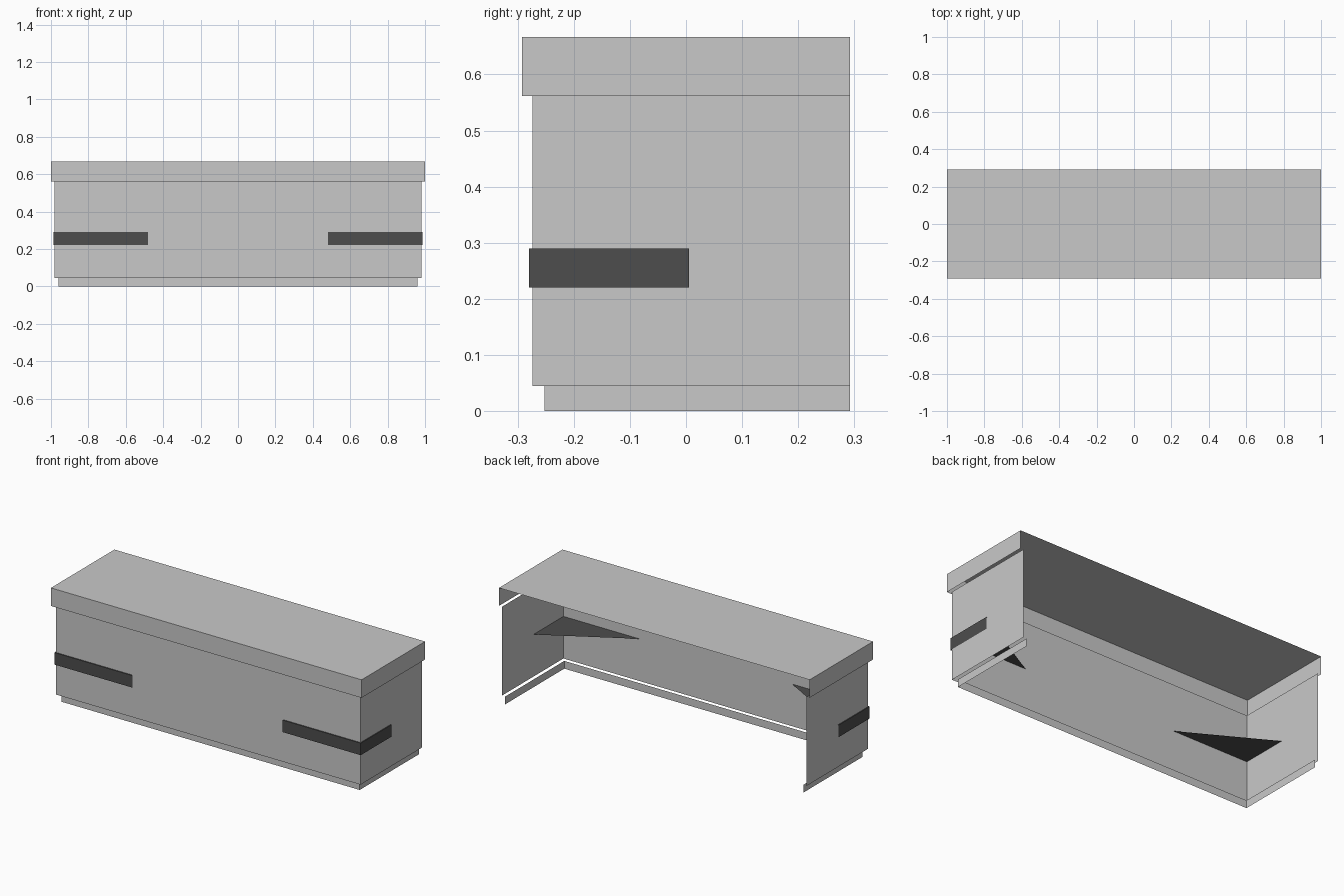
import bpy

if "Cube" in bpy.data.objects:
    bpy.data.objects.remove(bpy.data.objects["Cube"])

def material(name, v):
    m = bpy.data.materials.new(name)
    m.diffuse_color = (v, v, v, 1)
    m.use_nodes = True
    m.node_tree.nodes["Principled BSDF"].inputs["Base Color"].default_value = m.diffuse_color
    return m

light = material("light_grey", 0.584)
dark = material("dark_grey", 0.075)
BACK = 0.292

def make(name, verts, faces, mat):
    me = bpy.data.meshes.new(name)
    me.from_pydata(verts, [], faces)
    me.materials.append(mat)
    ob = bpy.data.objects.new(name, me)
    bpy.context.collection.objects.link(ob)
    return ob

def shell(name, x, front, z0, z1, lid=False):
    """Open-backed, open-bottomed wall running left, front, right."""
    plan = [(-x, BACK), (-x, front), (x, front), (x, BACK)]
    verts = [(a, b, z) for z in (z0, z1) for a, b in plan]
    faces = [(i, i + 1, i + 5, i + 4) for i in range(3)]
    if lid:
        faces.append((4, 5, 6, 7))
    return make(name, verts, faces, light)

# Counter shells: plinth, body and overhanging worktop
shell("plinth", 0.96, -0.252, 0.0, 0.045)
shell("counter_body", 0.981, -0.274, 0.045, 0.562)
shell("worktop", 1.0, -0.292, 0.562, 0.667, lid=True)

# Dark bands wrapping the front corners, closed by a triangular top sheet
for side, s in (("left", -1), ("right", 1)):
    plan = [(s * 0.986, 0.005), (s * 0.986, -0.28), (s * 0.482, -0.28)]
    verts = [(a, b, z) for z in (0.22, 0.29) for a, b in plan]
    faces = [(0, 1, 4, 3), (1, 2, 5, 4), (3, 4, 5)]
    if s > 0:
        faces = [f[::-1] for f in faces]
    make(side + "_corner_band", verts, faces, dark)
